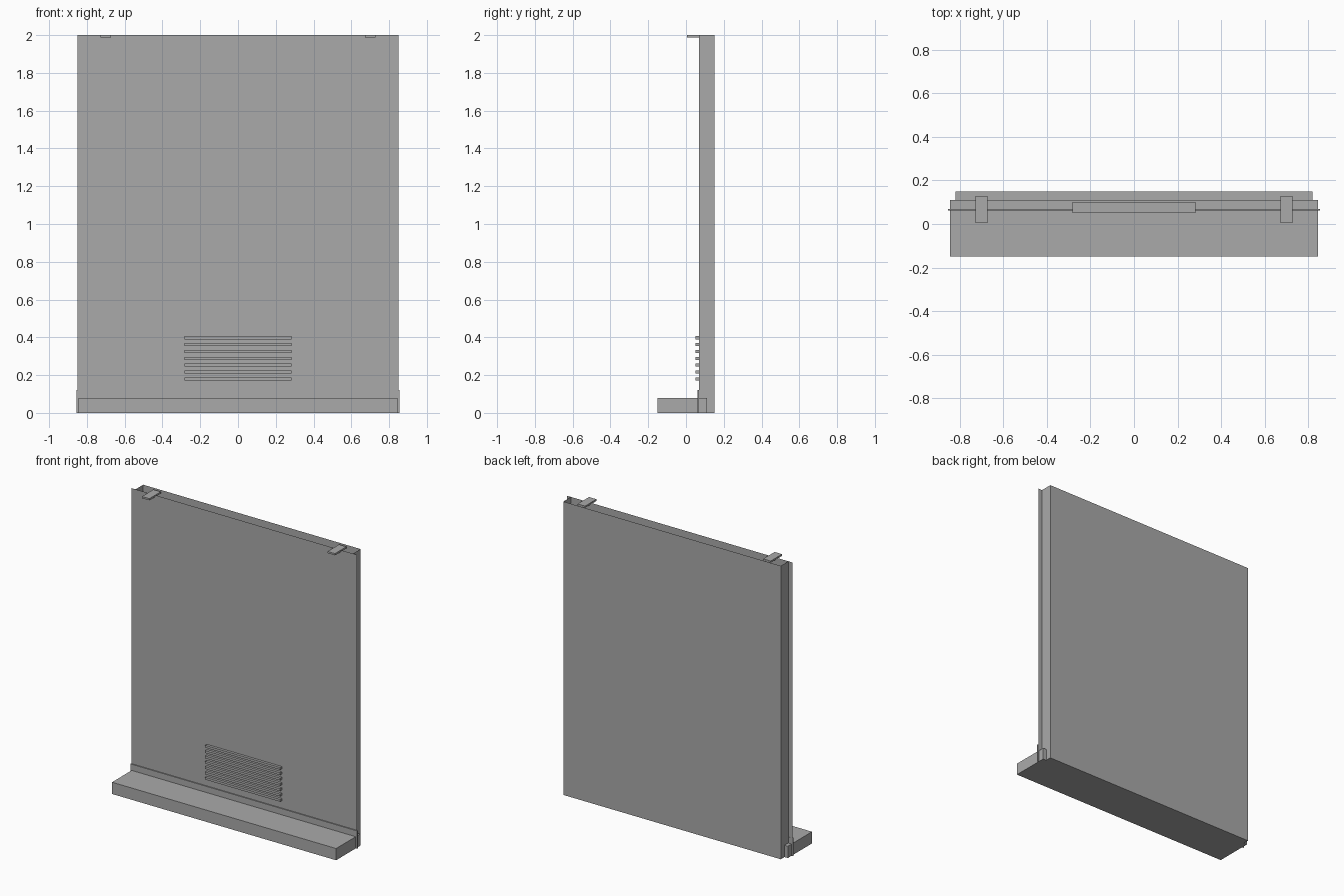
import bpy, bmesh

if "Cube" in bpy.data.objects:
    bpy.data.objects.remove(bpy.data.objects["Cube"])

# One flat grey for the whole model
grey = bpy.data.materials.new("grey metal")
grey.diffuse_color = (0.4, 0.4, 0.4, 1)
grey.use_nodes = True
grey.node_tree.nodes["Principled BSDF"].inputs["Base Color"].default_value = grey.diffuse_color


def finish(name, bm):
    mesh = bpy.data.meshes.new(name)
    bm.to_mesh(mesh)
    bm.free()
    mesh.materials.append(grey)
    ob = bpy.data.objects.new(name, mesh)
    bpy.context.collection.objects.link(ob)
    return ob


def box(name, x0, x1, y0, y1, z0, z1):
    bm = bmesh.new()
    bmesh.ops.create_cube(bm, size=1)
    for v in bm.verts:
        v.co.x = (x0, x1)[v.co.x > 0]
        v.co.y = (y0, y1)[v.co.y > 0]
        v.co.z = (z0, z1)[v.co.z > 0]
    return finish(name, bm)


W, FLANGE, FRONT, BACK, H = 0.82, 0.85, 0.068, 0.15, 2.0

# Sheet-metal tray: front, back, sides and floor, open at the top, flanges beside the front
bm = bmesh.new()
section = [(-W, FRONT), (W, FRONT), (W, BACK), (-W, BACK)]
low = [bm.verts.new((x, y, 0)) for x, y in section]
high = [bm.verts.new((x, y, H)) for x, y in section]
for i in range(4):
    j = (i + 1) % 4
    bm.faces.new((low[i], low[j], high[j], high[i]))
bm.faces.new(low[::-1])
for i, x in ((0, -FLANGE), (1, FLANGE)):
    a, b = bm.verts.new((x, FRONT, 0)), bm.verts.new((x, FRONT, H))
    loop = (a, low[i], high[i], b)
    bm.faces.new(loop if i == 0 else loop[::-1])
finish("panel_tray", bm)

# Bottom ledge and the kick plate behind it
box("bottom_ledge", -0.845, 0.845, -0.15, 0.11, 0.0, 0.08)
box("kick_plate", -0.855, 0.855, 0.061, 0.069, 0.0, 0.122)

# Vent slats
for i in range(7):
    z = 0.18 + i * 0.0363
    box(f"vent_slat_{i + 1}", -0.283, 0.283, 0.05, 0.1, z - 0.008, z + 0.008)

# Top hanging tabs
for name, s in (("left", -1), ("right", 1)):
    cx = s * 0.7
    box(f"hanging_tab_{name}", cx - 0.028, cx + 0.028, 0.005, 0.128, 1.988, 2.0)
